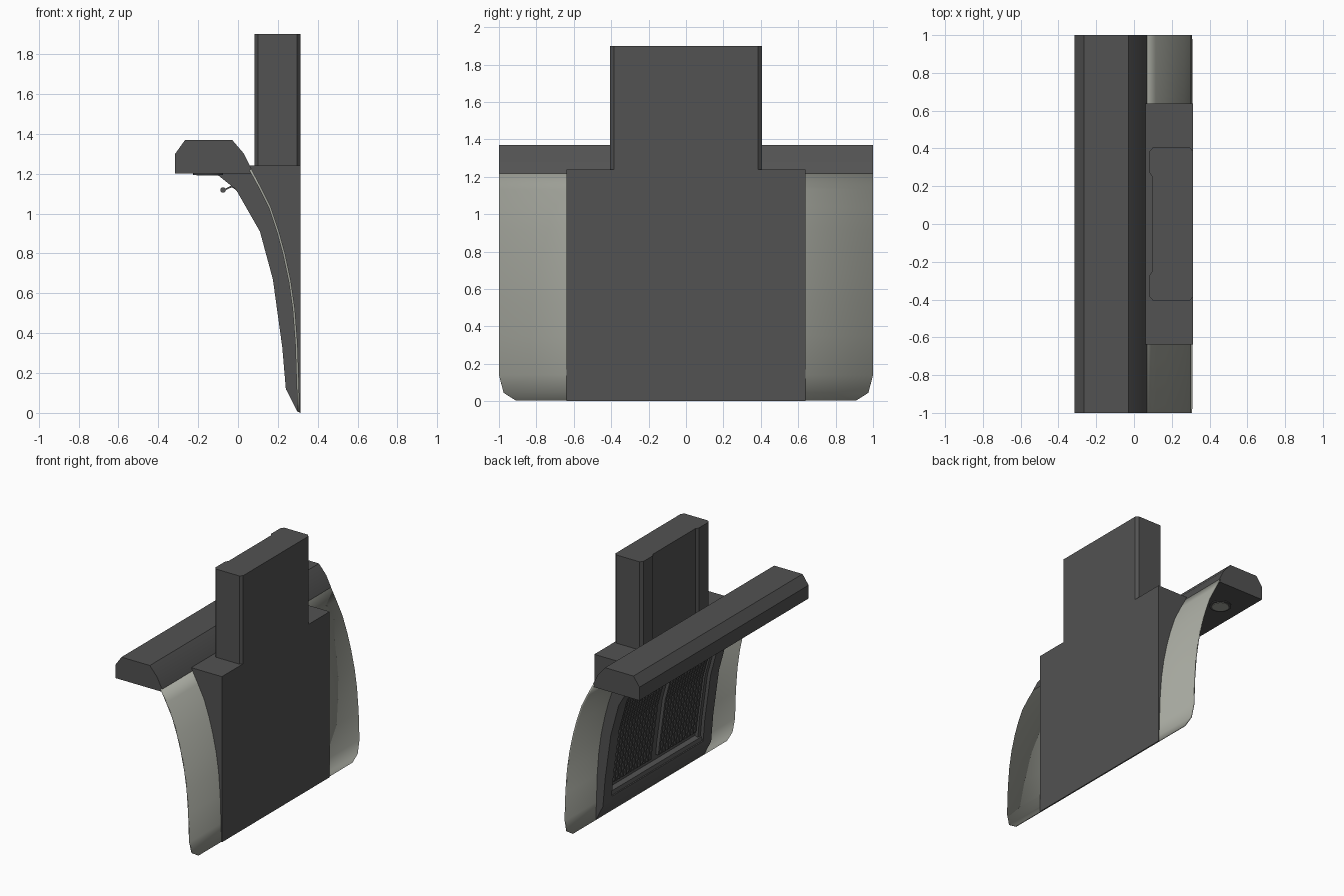
import bpy, bmesh, math

cube = bpy.data.objects.get("Cube")
if cube:
    bpy.data.objects.remove(cube, do_unlink=True)


def material(name, rgb):
    m = bpy.data.materials.new(name)
    m.use_nodes = True
    m.diffuse_color = (*rgb, 1)
    m.node_tree.nodes["Principled BSDF"].inputs["Base Color"].default_value = (*rgb, 1)
    return m


DARK = material("dark grey", (0.085, 0.085, 0.085))
LIGHT = material("warm light grey", (0.37, 0.38, 0.335))


def finish(name, bm, mat):
    bmesh.ops.recalc_face_normals(bm, faces=bm.faces[:])
    mesh = bpy.data.meshes.new(name)
    bm.to_mesh(mesh)
    bm.free()
    mesh.materials.append(mat)
    ob = bpy.data.objects.new(name, mesh)
    bpy.context.collection.objects.link(ob)
    bpy.ops.object.select_all(action="DESELECT")
    ob.select_set(True)
    bpy.context.view_layer.objects.active = ob
    bpy.ops.object.shade_smooth_by_angle(angle=math.radians(25))
    return ob


def add_prism(bm, points, start, end, along="y"):
    """Extrude an (x, z) outline along y, or an (x, y) outline along z."""
    def place(p, t):
        return (p[0], t, p[1]) if along == "y" else (p[0], p[1], t)
    rings = [[bm.verts.new(place(p, t)) for p in points] for t in (start, end)]
    n = len(points)
    for ring in rings:
        bm.faces.new(ring)
    for i in range(n):
        j = (i + 1) % n
        bm.faces.new((rings[0][i], rings[0][j], rings[1][j], rings[1][i]))


def prism(name, points, start, end, mat=DARK, along="y"):
    bm = bmesh.new()
    add_prism(bm, points, start, end, along)
    return finish(name, bm, mat)


def shifted(points, dx):
    return [(x + dx, z) for x, z in points]


# Shared side profiles, top to bottom
plate_curve = [(0.062, 1.22), (0.11, 1.13), (0.16, 1.03), (0.2, 0.91), (0.23, 0.8),
               (0.26, 0.66), (0.28, 0.52), (0.293, 0.35), (0.3, 0.14),
               (0.303, 0.045), (0.305, 0.004)]
front_curve = [(-0.11, 1.2), (-0.01, 1.12), (0.11, 0.91), (0.175, 0.67),
               (0.222, 0.33), (0.24, 0.12)]

# Curved back plate with clipped lower corners
bm = bmesh.new()
rows = []
for x, z in plate_curve:
    half = 1.0 if z > 0.1 else (0.975 if z > 0.02 else 0.91)
    rows.append([bm.verts.new((x, s * half, z)) for s in (-1, 1)])
for a, b in zip(rows, rows[1:]):
    bm.faces.new((a[0], a[1], b[1], b[0]))
plate = finish("curved_plate", bm, LIGHT)
thick = plate.modifiers.new("Thickness", "SOLIDIFY")
thick.thickness = 0.012
thick.offset = 0

# Flat-backed body and shoulder
prism("rear_body", [(0.055, 1.24)] + plate_curve + [(0.313, 0.0), (0.313, 1.24)],
      -0.638, 0.638)

# Upright post with a shallow front channel
half_post = [(0.313, 0.385), (0.295, 0.405), (0.1, 0.405), (0.083, 0.385),
             (0.083, 0.27), (0.097, 0.25)]
prism("upright_post", half_post + [(x, -y) for x, y in reversed(half_post)],
      1.23, 1.9, along="z")

# Cross beam
prism("cross_beam", [(-0.315, 1.2), (-0.315, 1.3), (-0.265, 1.37), (-0.03, 1.37),
                     (0.03, 1.3), (0.07, 1.22), (0.07, 1.2)], -1, 1)

# Front frame: two side rails, a recessed panel and a bottom sill
for side, label in ((1, "left"), (-1, "right")):
    prism(label + "_side_rail", front_curve + plate_curve[::-1][2:] + [(0.07, 1.2)],
          side * 0.54, side * 0.64)
    prism(label + "_recess_bevel",
          shifted(front_curve, 0.025) + plate_curve[::-1][2:], side * 0.51, side * 0.545)
prism("recess_panel", shifted(front_curve, 0.05) + plate_curve[::-1][2:], -0.54, 0.54)
prism("bottom_sill", [(0.237, 0.16), (0.24, 0.12), (0.295, 0.012), (0.305, 0.006),
                      (0.3, 0.19)], -0.64, 0.64)
prism("sill_ledge", [(0.25, 0.19), (0.24, 0.15), (0.3, 0.15), (0.3, 0.21)], -0.54, 0.54)

# Vertical ribs in two groups
bm = bmesh.new()
rib_front = front_curve[1:-1] + [(0.232, 0.24)]
rib = shifted(rib_front, 0.026) + shifted(rib_front, 0.06)[::-1]
for side in (-1, 1):
    for i in range(14):
        y = side * (0.05 + i * 0.033)
        add_prism(bm, rib, y - 0.009, y + 0.009)
finish("grille_ribs", bm, DARK)

# Small curled catch under the beam
prism("catch_arm", [(0.0, 1.125), (-0.03, 1.142), (-0.07, 1.122), (-0.07, 1.114),
                    (-0.03, 1.132), (0.0, 1.11)], -0.1, 0.1)
prism("catch_roll", [(-0.075 + 0.014 * math.cos(a * math.pi / 5),
                      1.118 + 0.014 * math.sin(a * math.pi / 5)) for a in range(10)],
      -0.1, 0.1)


# Round lamps set under both ends of the beam
def disc(name, y, radius, z, mat):
    points = [(-0.15 + radius * math.cos(a * math.pi / 12),
               y + radius * math.sin(a * math.pi / 12)) for a in range(24)]
    prism(name, points, z, 1.203, mat, along="z")


for side, label in ((1, "left"), (-1, "right")):
    disc(label + "_lamp_rim", side * 0.75, 0.075, 1.194, DARK)
    disc(label + "_lamp_lens", side * 0.75, 0.058, 1.191, LIGHT)
